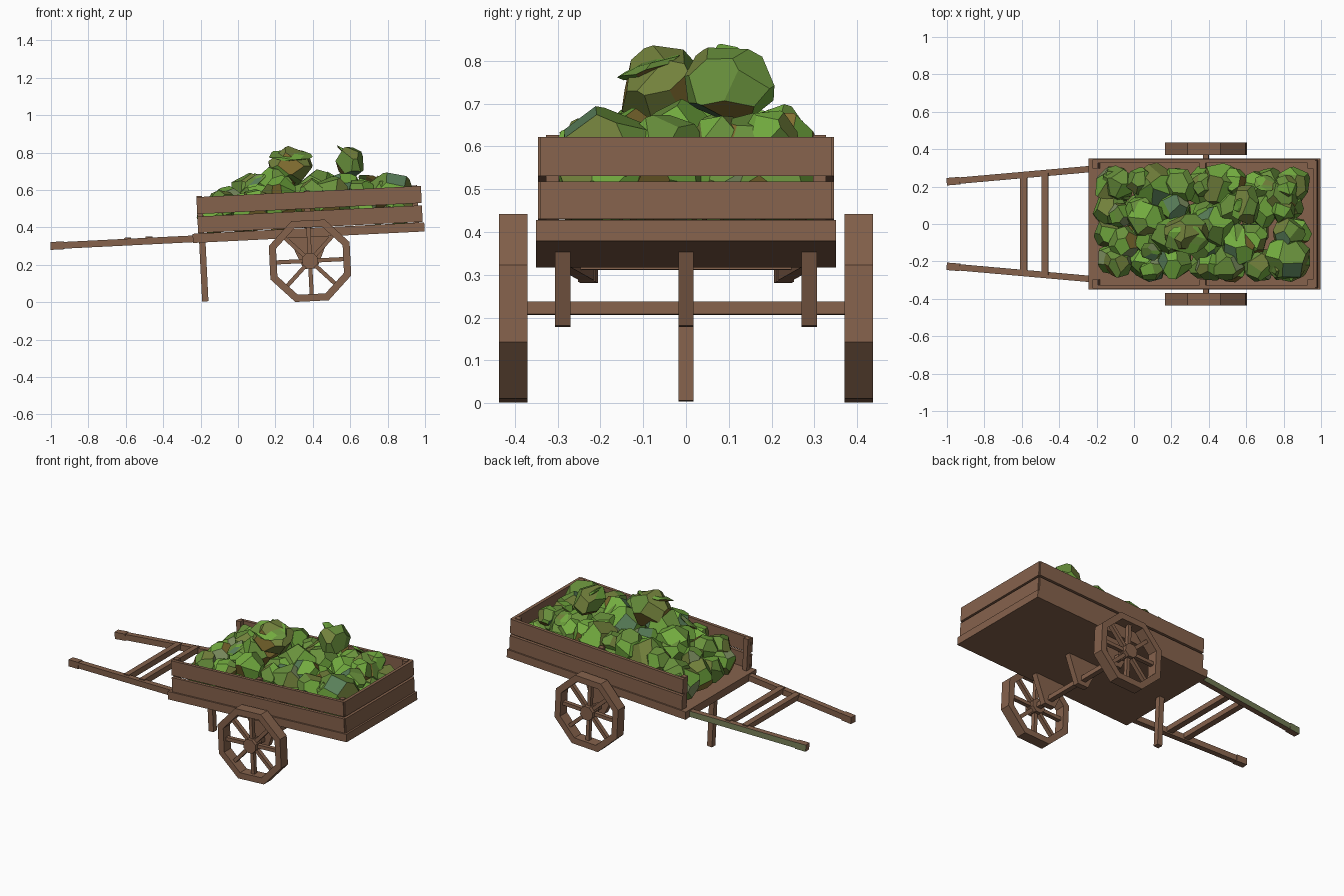
import bpy, bmesh, math, random
from mathutils import Vector, Matrix, Euler

if "Cube" in bpy.data.objects:
    bpy.data.objects.remove(bpy.data.objects["Cube"])

random.seed(11)

def material(name, r, g, b):
    m = bpy.data.materials.new(name)
    m.diffuse_color = (r, g, b, 1)
    m.use_nodes = True
    m.node_tree.nodes["Principled BSDF"].inputs["Base Color"].default_value = m.diffuse_color
    return m

WOOD = material("brown wood", 0.235, 0.122, 0.072)
MOSS = material("mossy wood", 0.19, 0.22, 0.10)
LEAVES = [material("bright leaf green", 0.17, 0.41, 0.05),
          material("mid leaf green", 0.14, 0.28, 0.045),
          material("olive green", 0.17, 0.22, 0.045),
          material("ochre brown", 0.22, 0.155, 0.03),
          material("blue green", 0.10, 0.21, 0.10),
          material("grey green", 0.21, 0.28, 0.12)]

# The whole cart is tipped about its axle
AXLE = Vector((0.385, 0, 0.222))
TILT = Matrix.Translation(AXLE) @ Matrix.Rotation(math.radians(-2.85), 4, 'Y')

def finish(name, bm, mats, matrix=TILT):
    bmesh.ops.recalc_face_normals(bm, faces=bm.faces)
    me = bpy.data.meshes.new(name)
    bm.to_mesh(me)
    bm.free()
    for m in mats:
        me.materials.append(m)
    ob = bpy.data.objects.new(name, me)
    ob.matrix_world = matrix
    bpy.context.collection.objects.link(ob)
    return ob

def box(name, x0, x1, y0, y1, z0, z1):
    bm = bmesh.new()
    bmesh.ops.create_cube(bm, size=1)
    for v in bm.verts:
        v.co = ((x0 + x1) / 2 + v.co.x * (x1 - x0),
                (y0 + y1) / 2 + v.co.y * (y1 - y0),
                (z0 + z1) / 2 + v.co.z * (z1 - z0))
    return finish(name, bm, [WOOD])

def beam(name, a, b, w, h, mossy=False):
    """Square bar from a to b, w across and h along its own up direction."""
    a, b = Vector(a), Vector(b)
    d = (b - a).normalized()
    side = Vector((0, 1, 0)) if abs(d.y) < 0.9 else Vector((1, 0, 0))
    up = d.cross(side).normalized()
    side = up.cross(d)
    bm = bmesh.new()
    bmesh.ops.create_cube(bm, size=1)
    for v in bm.verts:
        c = v.co.copy()
        v.co = (a + b) / 2 + d * c.x * (b - a).length + side * c.y * w + up * c.z * h
    bm.normal_update()
    if mossy:
        for f in bm.faces:
            f.material_index = int(f.normal.y > 0.5)
    return finish(name, bm, [WOOD, MOSS])

def prism(name, outline, y0, y1):
    """Extrude an xz outline along y."""
    bm = bmesh.new()
    f = bm.faces.new([bm.verts.new((x, y0, z)) for x, z in outline])
    ext = bmesh.ops.extrude_face_region(bm, geom=[f])['geom']
    for v in ext:
        if isinstance(v, bmesh.types.BMVert):
            v.co.y = y1
    return finish(name, bm, [WOOD])

def octagon(r):
    return [(r * math.cos(math.radians(22.5 + 45 * i)),
             r * math.sin(math.radians(22.5 + 45 * i))) for i in range(8)]

def rim(name, r_out, r_in, y0, y1):
    bm = bmesh.new()
    rings = [[bm.verts.new((x, y, z)) for x, z in octagon(r)]
             for r, y in ((r_out, y0), (r_out, y1), (r_in, y1), (r_in, y0))]
    for k in range(4):
        p, q = rings[k], rings[(k + 1) % 4]
        for i in range(8):
            j = (i + 1) % 8
            bm.faces.new((p[i], p[j], q[j], q[i]))
    return finish(name, bm, [WOOD])

# Bed, tail boards and prop leg
box("bed", -0.62, 0.62, -0.35, 0.35, 0.126, 0.175)
for label, z0, z1 in (("lower", 0.178, 0.266), ("upper", 0.279, 0.37)):
    box(label + "_tail_board", 0.592, 0.612, -0.34, 0.34, z0, z1)
box("prop_leg", -0.587, -0.553, -0.017, 0.017, -0.189, 0.13)

# Side boards, posts, shafts and wheels on both sides
for s, side in ((-1, "near"), (1, "far")):
    for label, z0, z1 in (("lower", 0.178, 0.266), ("upper", 0.279, 0.37)):
        box(f"{side}_{label}_side_board", -0.59, 0.605, s * 0.326, s * 0.346, z0, z1)
    for i, x in enumerate((-0.574, 0.0, 0.577)):
        box(f"{side}_post_{i}", x - 0.015, x + 0.015, s * 0.297, s * 0.327, 0.17, 0.375)
    tip, root = Vector((-1.38, s * 0.226, 0.148)), Vector((-0.61, s * 0.294, 0.148))
    beam(side + "_shaft", tip, root, 0.034, 0.036, s > 0)
    beam(side + "_handle_end", tip, tip.lerp(root, 0.09), 0.04, 0.042, s > 0)
    y0, y1 = s * 0.37, s * 0.437
    rim(side + "_wheel_rim", 0.234, 0.193, y0, y1)
    prism(side + "_wheel_hub", octagon(0.045), y0, y1)
    for i in range(8):
        a = math.radians(45 * i)
        c, n = math.cos(a), math.sin(a)
        beam(f"{side}_spoke_{i}", (0.03 * c, s * 0.403, 0.03 * n),
             (0.185 * c, s * 0.403, 0.185 * n), 0.026, 0.022)

# Rungs between the shafts
for i, (x, y) in enumerate(((-0.968, 0.262), (-0.854, 0.272))):
    beam(f"shaft_rung_{i}", (x, -y, 0.155), (x, y, 0.155), 0.036, 0.034)

# Axle and its three tapered brackets
beam("axle", (0, -0.38, 0), (0, 0.38, 0), 0.03, 0.03)
for i, y in enumerate((-0.288, 0, 0.288)):
    prism(f"axle_bracket_{i}", [(-0.11, 0.13), (0.11, 0.13), (0.036, -0.042), (-0.036, -0.042)],
          y - 0.018, y + 0.018)

# Cabbages: a cube cut by planes spread over a sphere
def cabbage(name, loc, size, rot=None, tone=(40, 34, 15, 5, 3, 4)):
    bm = bmesh.new()
    bmesh.ops.create_cube(bm, size=2.6)
    n = 16
    for i in range(n):
        z = 1 - (2 * i + 1) / n
        a = i * 2.39996
        r = math.sqrt(1 - z * z)
        d = Vector((r * math.cos(a), r * math.sin(a), z))
        d += Vector([random.uniform(-0.2, 0.2) for _ in range(3)])
        d.normalize()
        cut = bmesh.ops.bisect_plane(bm, geom=bm.verts[:] + bm.edges[:] + bm.faces[:],
                                     plane_co=d * random.uniform(0.84, 0.98), plane_no=d,
                                     clear_outer=True)['geom_cut']
        edges = [e for e in cut if isinstance(e, bmesh.types.BMEdge)]
        if edges:
            bmesh.ops.contextual_create(bm, geom=edges)
    if rot is None:
        rot = [random.uniform(0, 6.28) for _ in range(3)]
    R = Euler(rot).to_matrix()
    for v in bm.verts:
        v.co = R @ Vector([c * k for c, k in zip(v.co, size)])
    bm.normal_update()
    bmesh.ops.recalc_face_normals(bm, faces=bm.faces)
    # Undersides are often ochre, the rest mostly green
    for f in bm.faces:
        under = f.normal.z < -0.3 and random.random() < 0.5
        f.material_index = 3 if under else random.choices(range(6), tone)[0]
    return finish(name, bm, LEAVES, Matrix.Translation(loc))

def bed_z(x):
    return 0.397 + 0.05 * (x - 0.385)

def jitter(k):
    return random.uniform(-k, k)

count = 0
# Two jittered layers of cabbages: start x, columns, spacing, half width, rows, height, radius
for x0, nx, dx, y0, ny, height, r0 in ((-0.115, 7, 0.158, 0.21, 4, 0.095, 0.092),
                                       (-0.09, 7, 0.152, 0.22, 4, 0.18, 0.082)):
    for i in range(nx):
        for j in range(ny):
            r = r0 * random.uniform(0.75, 1.15)
            x = x0 + i * dx + jitter(0.04)
            y = -y0 + 2 * y0 * j / (ny - 1) + jitter(0.03)
            x = min(max(x, -0.215 + r), 0.94 - r)
            y = min(max(y, -0.30 + r), 0.30 - r)
            low = 0.03 if x < 0 else 0
            z = max(height - low + jitter(0.03), 1.0 * r)
            cabbage(f"cabbage_{count}", (x, y, bed_z(x) + z), (r, r, r))
            count += 1

# Larger cabbages on top of the heap
for x, y, z, r in ((0.82, -0.185, 0.57, 0.12), (0.12, 0.19, 0.545, 0.12),
                   (0.48, 0.20, 0.565, 0.11), (0.07, 0.02, 0.59, 0.10),
                   (0.42, -0.02, 0.58, 0.11), (0.78, 0.14, 0.57, 0.10),
                   (0.20, -0.06, 0.63, 0.10), (0.56, -0.12, 0.58, 0.10)):
    cabbage(f"cabbage_{count}", (x, y, z), (r, r, r))
    count += 1
OLIVE = (10, 36, 32, 14, 4, 4)
cabbage("top_cabbage_front", (0.28, -0.05, 0.73), (0.115, 0.10, 0.095), (0, 0, 0.4), OLIVE)
cabbage("top_cabbage_back", (0.60, 0.10, 0.745), (0.072, 0.105, 0.082), (0, 0, 0), OLIVE)

# Loose outer leaves
for i, (loc, size, rot) in enumerate((
        ((0.28, -0.085, 0.785), (0.11, 0.08, 0.014), (0.35, 0, 0)),
        ((0.575, 0.10, 0.80), (0.05, 0.04, 0.010), (0, 0.7, 0)),
        ((0.09, -0.15, 0.65), (0.06, 0.05, 0.010), (0.5, -0.5, 0)),
        ((0.70, 0.22, 0.65), (0.06, 0.05, 0.010), (-0.6, 0.3, 0)))):
    cabbage(f"loose_leaf_{i}", loc, size, rot)
